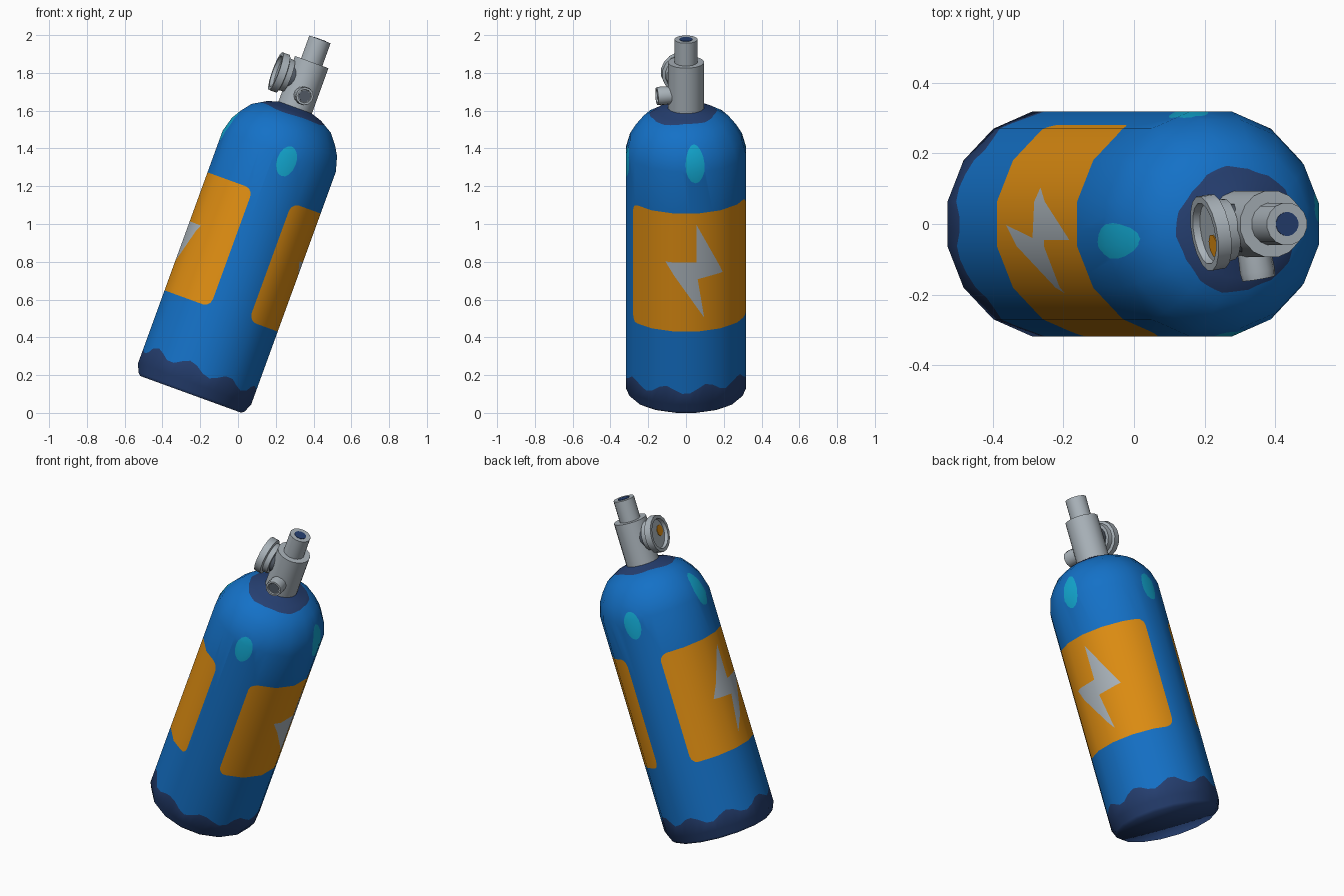
import bpy, bmesh, math
from mathutils import Matrix, Vector

if "Cube" in bpy.data.objects:
    bpy.data.objects.remove(bpy.data.objects["Cube"])

def material(name, rgb):
    m = bpy.data.materials.new(name)
    m.diffuse_color = (*rgb, 1)
    m.use_nodes = True
    m.node_tree.nodes["Principled BSDF"].inputs["Base Color"].default_value = m.diffuse_color
    return m

BLUE = material("tank blue", (0.007, 0.165, 0.57))
NAVY = material("dark navy", (0.019, 0.05, 0.165))
ORANGE = material("label orange", (0.74, 0.27, 0.006))
SILVER = material("silver grey", (0.40, 0.45, 0.49))
CYAN = material("spot cyan", (0.006, 0.38, 0.62))
DARK = material("dark grey", (0.09, 0.11, 0.14))

# Whole model leans 20 degrees to the right
LEAN = Matrix.Translation((-0.25, 0, 0.098)) @ Matrix.Rotation(math.radians(20), 4, 'Y')

def add_object(name, bm, mats):
    me = bpy.data.meshes.new(name)
    bm.to_mesh(me)
    bm.free()
    for m in mats:
        me.materials.append(m)
    ob = bpy.data.objects.new(name, me)
    bpy.context.collection.objects.link(ob)
    return ob

def lathe(name, profile, mat, place=Matrix(), sides=16):
    """Turn a (radius, height) profile about z and place it in the tank frame."""
    bm = bmesh.new()
    rings = []
    for r, h in profile:
        rings.append([bm.verts.new((r * math.cos(2 * math.pi * (i + 0.5) / sides),
                                    r * math.sin(2 * math.pi * (i + 0.5) / sides), h))
                      for i in range(sides)])
    for a, b in zip(rings, rings[1:]):
        for i in range(sides):
            j = (i + 1) % sides
            bm.faces.new((a[i], a[j], b[j], b[i]))
    bmesh.ops.remove_doubles(bm, verts=bm.verts, dist=1e-5)
    bmesh.ops.recalc_face_normals(bm, faces=bm.faces)
    ob = add_object(name, bm, [mat])
    ob.data.transform(LEAN @ place)
    ob.data.shade_smooth()
    ob.data.set_sharp_from_angle(angle=math.radians(35))
    return ob

# ---- Tank: drawn flat as (angle / 100, profile position), then wrapped round 16 sides
PROFILE = [(-0.29, 0, 0), (0, 0.29, 0), (0.014, 0.306, 0.014), (0.06, 0.325, 0.06),
           (1.37, 0.325, 1.37), (1.45, 0.302, 1.45), (1.50, 0.272, 1.50),
           (1.555, 0.228, 1.555), (1.597, 0.155, 1.597), (1.618, 0.09, 1.618), (1.63, 0, 1.63)]

def profile_at(p):
    p = min(max(p, PROFILE[0][0]), PROFILE[-1][0])
    for (p0, r0, t0), (p1, r1, t1) in zip(PROFILE, PROFILE[1:]):
        if p <= p1:
            f = (p - p0) / (p1 - p0)
            return r0 + (r1 - r0) * f, t0 + (t1 - t0) * f

def base_wave(a):
    return 0.14 - 0.024 * math.cos(math.radians(9 * a)) + 0.008 * math.sin(math.radians(2 * a))

def neck_wave(a):
    return 1.583 + 0.009 * math.sin(math.radians(a)) + 0.003 * math.cos(math.radians(5 * a))

def rounded_label(centre, half, low, high):
    pts = []
    ra, rt = 8.0, 0.045
    for sa, st, start in ((1, 1, 0), (-1, 1, 90), (-1, -1, 180), (1, -1, 270)):
        t = high - rt if st > 0 else low + rt
        for k in range(4):
            q = math.radians(start + 30 * k)
            pts.append((centre + sa * (half - ra) + ra * math.cos(q), t + rt * math.sin(q)))
    return pts

def spot(centre, t, ra, rt):
    return [(centre + ra * math.cos(k * math.pi / 8), t + rt * math.sin(k * math.pi / 8))
            for k in range(16)]

BOLT = [(1, 1.07), (28, 0.785), (2, 0.765), (8.5, 0.545), (-29, 0.858), (1, 0.86)]
shapes = []   # (polygon, material slot), later ones lie on top
for centre, flip in ((9, 1), (189, -1)):
    shapes.append((rounded_label(centre, 70, 0.47, 1.135), 2))
    shapes.append(([(centre + flip * a, t) for a, t in BOLT], 3))
    shapes.append((spot(centre, 1.405, 9.5, 0.1), 4))
for centre in (-80, 100):
    shapes.append((spot(centre, 1.333, 9.5, 0.083), 4))
shapes = [([(a / 100, t) for a, t in poly], slot) for poly, slot in shapes]

def inside(x, y, poly):
    hit = False
    for (x0, y0), (x1, y1) in zip(poly, poly[1:] + poly[:1]):
        if (y0 > y) != (y1 > y) and x < x0 + (y - y0) / (y1 - y0) * (x1 - x0):
            hit = not hit
    return hit

def build_tank():
    bm = bmesh.new()
    heights = [lambda a, p=p: p for p, r, t in PROFILE]
    heights.insert(8, neck_wave)
    heights.insert(4, base_wave)
    angles = [-93.75 + 7.5 * i for i in range(49)]
    rows = [[bm.verts.new((a / 100, h(a), 0)) for a in angles] for h in heights]
    for j, (lo, hi) in enumerate(zip(rows, rows[1:])):
        for i in range(48):
            f = bm.faces.new((lo[i], lo[i + 1], hi[i + 1], hi[i]))
            f.material_index = 1 if j < 4 or j >= 9 else 0
    # Cut the painted outlines into the flat sheet
    for poly, slot in shapes:
        for (x0, y0), (x1, y1) in zip(poly, poly[1:] + poly[:1]):
            faces = []
            for f in bm.faces:
                xs = [v.co.x for v in f.verts]
                ys = [v.co.y for v in f.verts]
                if (max(xs) >= min(x0, x1) and min(xs) <= max(x0, x1)
                        and max(ys) >= min(y0, y1) and min(ys) <= max(y0, y1)):
                    faces.append(f)
            geom = set(faces)
            for f in faces:
                geom.update(f.edges)
                geom.update(f.verts)
            bmesh.ops.bisect_plane(bm, geom=list(geom), dist=1e-5, plane_co=(x0, y0, 0),
                                   plane_no=Vector((y0 - y1, x1 - x0, 0)).normalized())
        for f in bm.faces:
            c = f.calc_center_median()
            if inside(c.x, c.y, poly):
                f.material_index = slot
    # Wrap the sheet round the tank
    for v in bm.verts:
        a, p = v.co.x * 100, v.co.y
        k = math.floor((a - 11.25) / 22.5 + 1e-6)
        f = (a - 11.25) / 22.5 - k
        q0, q1 = (math.radians(11.25 + 22.5 * n) for n in (k, k + 1))
        r, t = profile_at(p)
        v.co = (r * ((1 - f) * math.cos(q0) + f * math.cos(q1)),
                r * ((1 - f) * math.sin(q0) + f * math.sin(q1)), t)
    bmesh.ops.remove_doubles(bm, verts=bm.verts, dist=1e-5)
    ob = add_object("tank", bm, [BLUE, NAVY, ORANGE, SILVER, CYAN])
    me = ob.data
    me.shade_smooth()
    # Soft shading follows the round body
    normals = []
    for v in me.vertices:
        x, y, z = v.co
        if z < 1e-4:
            normals.append(Vector((x, y, -0.3)).normalized())
            continue
        d = 0.03
        dr = profile_at(z - d)[0] - profile_at(z + d)[0] if z > 0.1 else -0.02
        n = Vector((x, y, 0))
        n = n.normalized() * 2 * d if n.length > 1e-4 else n
        normals.append((n + Vector((0, 0, dr))).normalized())
    me.transform(LEAN)
    turn = LEAN.to_3x3()
    me.normals_split_custom_set_from_vertices([turn @ n for n in normals])

build_tank()

# ---- Valve on top
lathe("valve_body", [(0, 1.58), (0.096, 1.58), (0.096, 1.872), (0, 1.872)], SILVER)
lathe("valve_stem", [(0, 1.86), (0.061, 1.86), (0.061, 2.0), (0, 2.0)], SILVER)
lathe("stem_opening", [(0, 1.999), (0.034, 1.999), (0.034, 2.002), (0, 2.002)], NAVY)

def sideways(azimuth, height):
    return (Matrix.Translation((0, 0, height)) @ Matrix.Rotation(math.radians(azimuth), 4, 'Z')
            @ Matrix.Rotation(math.radians(90), 4, 'Y'))

# ---- Pressure gauge on the left
g = sideways(189.5, 1.762)
lathe("gauge_stem", [(0, 0), (0.07, 0), (0.07, 0.1), (0, 0.1)], DARK, g)
lathe("gauge_case", [(0, 0.09), (0.088, 0.09), (0.092, 0.12), (0.108, 0.125), (0.108, 0.165),
                     (0.088, 0.165), (0.084, 0.145), (0, 0.145)], SILVER, g)
lathe("gauge_marker", [(0, 0.144), (0.033, 0.144), (0.033, 0.148), (0, 0.148)], ORANGE,
      g @ Matrix.Translation((-0.008, 0.038, 0)), 8)

# ---- Small outlet knob at the front
k = sideways(-80, 1.69)
lathe("outlet_knob", [(0, 0.05), (0.046, 0.05), (0.05, 0.135), (0.047, 0.157), (0.036, 0.157),
                      (0.034, 0.147), (0, 0.147)], SILVER, k, 12)
lathe("outlet_face", [(0, 0.146), (0.031, 0.146), (0.031, 0.149), (0, 0.149)], DARK, k, 12)
